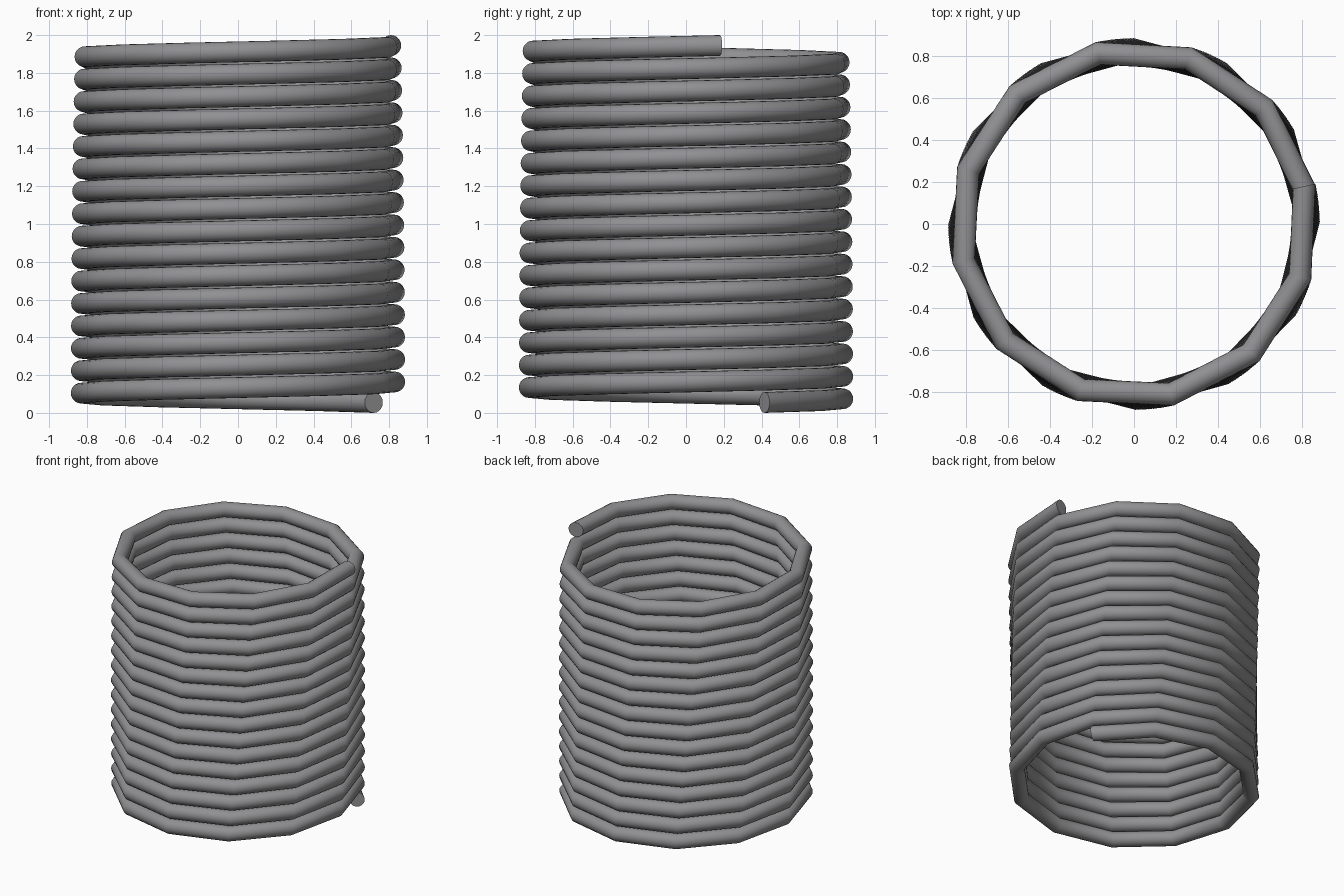
import bpy, bmesh, math

if "Cube" in bpy.data.objects:
    bpy.data.objects.remove(bpy.data.objects["Cube"])

R, r = 0.83, 0.055            # coil radius, wire radius
STEPS, SIDES = 191, 20        # path segments (about 12 per turn), wire sides
A0 = math.radians(30)
A1 = math.radians(12.5 + 16 * 360)
Z0, Z1 = r, 2 - r

grey = bpy.data.materials.new("steel grey")
grey.diffuse_color = (0.28, 0.28, 0.29, 1)
grey.use_nodes = True
grey.node_tree.nodes["Principled BSDF"].inputs["Base Color"].default_value = grey.diffuse_color

# Coil wire: rings swept up a helix, each ring lying in its radial plane
bm = bmesh.new()
rings = []
for i in range(STEPS + 1):
    t = i / STEPS
    a = A0 + (A1 - A0) * t
    z = Z0 + (Z1 - Z0) * t
    ring = []
    for k in range(SIDES):
        b = 2 * math.pi * k / SIDES
        d = R + r * math.cos(b)
        ring.append(bm.verts.new((d * math.cos(a), d * math.sin(a), z + r * math.sin(b))))
    rings.append(ring)
for p, q in zip(rings, rings[1:]):
    for k in range(SIDES):
        n = (k + 1) % SIDES
        bm.faces.new((p[k], p[n], q[n], q[k]))

# Flat cut ends
bm.faces.new(rings[0])
bm.faces.new(rings[-1])
bmesh.ops.recalc_face_normals(bm, faces=bm.faces)

mesh = bpy.data.meshes.new("coil_spring")
bm.to_mesh(mesh)
bm.free()
mesh.materials.append(grey)
coil = bpy.data.objects.new("coil_spring", mesh)
bpy.context.collection.objects.link(coil)
bpy.context.view_layer.objects.active = coil
coil.select_set(True)
bpy.ops.object.shade_smooth_by_angle(angle=math.radians(40))
